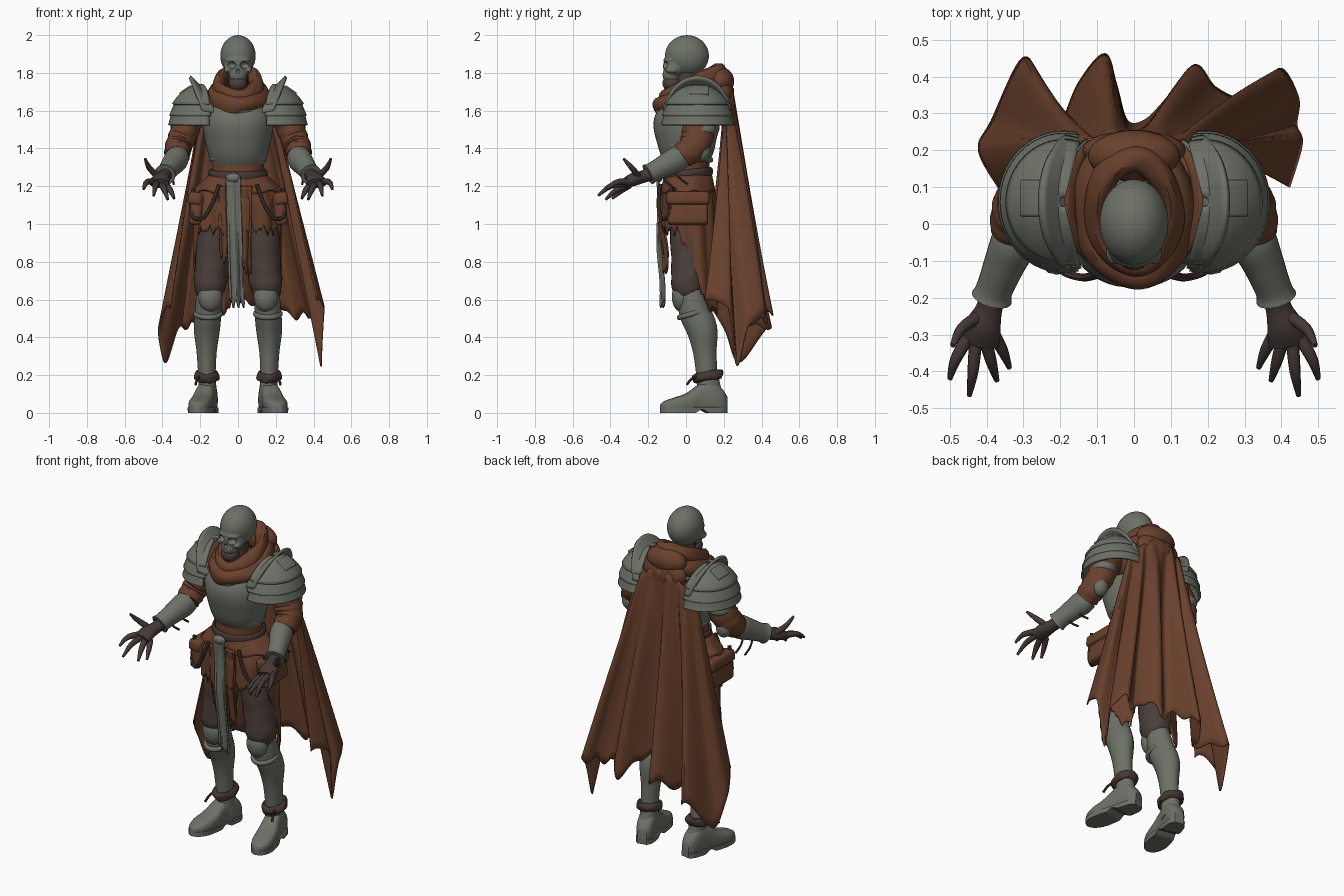
import bpy, bmesh, math
from math import sin, cos, pi
from mathutils import Vector, Matrix

if "Cube" in bpy.data.objects:
    bpy.data.objects.remove(bpy.data.objects["Cube"])

def material(name, r, g, b):
    m = bpy.data.materials.new(name)
    m.diffuse_color = (r, g, b, 1)
    m.use_nodes = True
    m.node_tree.nodes["Principled BSDF"].inputs["Base Color"].default_value = m.diffuse_color
    return m

GREY = material("grey_metal", .150, .165, .135)
BROWN = material("rust_cloth", .142, .052, .025)
TROUSER = material("dark_cloth", .070, .050, .042)
SKIN = material("dark_skin", .058, .041, .037)
LEATHER = material("belt_leather", .062, .038, .032)

def finish(name, bm, mat, mirror=False, thick=0, angle=40):
    bmesh.ops.recalc_face_normals(bm, faces=bm.faces[:])
    me = bpy.data.meshes.new(name)
    bm.to_mesh(me)
    bm.free()
    me.materials.append(mat)
    me.shade_smooth()
    me.set_sharp_from_angle(angle=math.radians(angle))
    ob = bpy.data.objects.new(name, me)
    bpy.context.collection.objects.link(ob)
    if thick:
        s = ob.modifiers.new("thickness", 'SOLIDIFY')
        s.thickness, s.offset = thick, 0
    if mirror:
        ob.modifiers.new("mirror", 'MIRROR').use_mirror_merge = False
    return ob

def grid(name, fn, nu, nv, mat, wrap_u=False, wrap_v=False, caps=False, **kw):
    """Surface from fn(u, v); u may wrap into a ring, v may wrap or be capped."""
    bm = bmesh.new()
    cu, cv = nu + (not wrap_u), nv + (not wrap_v)
    V = [[bm.verts.new(fn(i / nu, j / nv)) for i in range(cu)] for j in range(cv)]
    for j in range(nv):
        for i in range(nu):
            a, b = V[j], V[(j + 1) % cv]
            bm.faces.new((a[i], a[(i + 1) % cu], b[(i + 1) % cu], b[i]))
    if caps:
        bm.faces.new(V[0])
        bm.faces.new(V[-1])
    return finish(name, bm, mat, **kw)

def spline(P, t):
    n = len(P) - 1
    i = min(int(t * n), n - 1)
    f = t * n - i
    a, b, c, d = (P[max(0, min(n, i + k))] for k in (-1, 0, 1, 2))
    return [.5 * (2 * q + (r - p) * f + (2 * p - 5 * q + 4 * r - s) * f * f + (3 * q - p - 3 * r + s) * f ** 3)
            for p, q, r, s in zip(a, b, c, d)]

def tube(name, P, mat, n=20, ref=(0, 1, 0), mod=None, **kw):
    """Limb through points (x, y, z, radius_a, radius_b)."""
    def fn(u, v):
        p = spline(P, v)
        t = (Vector(spline(P, min(1, v + .02))[:3]) - Vector(spline(P, max(0, v - .02))[:3])).normalized()
        s = t.cross(Vector(ref)).normalized()
        w = s.cross(t)
        k = mod(u, v) if mod else 1
        return Vector(p[:3]) + s * p[3] * k * cos(2 * pi * u) + w * p[4] * k * sin(2 * pi * u)
    return grid(name, fn, n, (len(P) - 1) * 5, mat, wrap_u=True, caps=True, **kw)

def cord(name, pts, r, mat, ref=(.2, 1, .1), **kw):
    return tube(name, [(*p, r, r) for p in pts], mat, 8, ref, **kw)

def balls(name, parts, mat, **kw):
    bm = bmesh.new()
    for c, r in parts:
        bmesh.ops.create_uvsphere(bm, u_segments=28, v_segments=18, radius=1,
                                  matrix=Matrix.Translation(c) @ Matrix.Diagonal((*r, 1)))
    return finish(name, bm, mat, **kw)

def box(name, c, size, tilt, mat, bevel):
    bm = bmesh.new()
    bmesh.ops.create_cube(bm, size=1, matrix=Matrix.Translation(c) @ Matrix.Rotation(tilt, 4, 'Y')
                          @ Matrix.Diagonal((*size, 1)))
    bmesh.ops.bevel(bm, geom=bm.edges[:], offset=bevel, segments=3, affect='EDGES', profile=.5)
    return finish(name, bm, mat, mirror=True)

def hoop(name, c, rx, ry, tilt, r, h, mat, ripple=0, **kw):
    """Ring around the body, tilt raises the back."""
    def fn(u, v):
        a, b = 2 * pi * u, 2 * pi * v
        k = 1 + ripple * (sin(3 * b + 2 * a) + .6 * sin(5 * a - 2 * b + 1))
        d = r * k * cos(b)
        return (c[0] + (rx + d) * sin(a), c[1] - (ry + d) * cos(a), c[2] - tilt * cos(a) + h * k * sin(b))
    return grid(name, fn, 56, 16, mat, wrap_u=True, wrap_v=True, **kw)

# Skull: merged balls with cut eye sockets and nose
skull = balls("skull", [((0, .005, 1.89), (.094, .117, .11)), ((0, -.05, 1.835), (.074, .072, .06)),
                        ((0, -.075, 1.79), (.047, .05, .05)), ((.056, -.075, 1.815), (.02, .036, .018)),
                        ((-.056, -.075, 1.815), (.02, .036, .018)), ((0, -.075, 1.868), (.068, .045, .02))], GREY)
rm = skull.modifiers.new("merge", 'REMESH')
rm.mode, rm.voxel_size, rm.use_smooth_shade = 'VOXEL', .006, True
sm = skull.modifiers.new("soften", 'SMOOTH')
sm.iterations = 3
cut = balls("socket_cutter", [((.036, -.122, 1.842), (.026, .038, .02)), ((-.036, -.122, 1.842), (.026, .038, .02)),
                              ((0, -.13, 1.808), (.011, .025, .015))], GREY)
cut.hide_render = True
cut.hide_set(True)
bo = skull.modifiers.new("sockets", 'BOOLEAN')
bo.object, bo.solver = cut, 'EXACT'
balls("jaw", [((0, -.075, 1.745), (.05, .05, .045))], TROUSER)
tube("neck", [(0, .03, 1.6, .06, .06), (0, .01, 1.7, .055, .055), (0, 0, 1.82, .055, .06)], TROUSER)

# Cowl and gorget
hoop("cowl_upper", (0, .035, 1.735), .1, .14, .068, .036, .05, BROWN, .09)
hoop("cowl_lower", (0, .035, 1.675), .122, .16, .05, .05, .055, BROWN, .09)
hoop("gorget_drape", (0, .02, 1.625), .12, .145, .03, .035, .03, GREY, .08)
balls("hood_back", [((0, .185, 1.755), (.125, .07, .075)), ((0, .2, 1.68), (.14, .055, .09))], BROWN)

# Torso
tube("breastplate", [(0, .01, 1.32, .14, .115), (0, .005, 1.4, .165, .152), (0, .002, 1.5, .185, .175),
                     (0, .01, 1.58, .19, .168), (0, .02, 1.65, .165, .13), (0, .03, 1.7, .09, .09)], GREY, 48,
     mod=lambda u, v: 1 + abs(sin(2 * pi * u)) * .018 * sin(v * 17) - .02 * abs(sin(2 * pi * u)) ** 30)
hoop("breastplate_rim", (0, .01, 1.345), .142, .122, -.005, .012, .014, GREY)
balls("shoulder_cloth", [((.155, .06, 1.6), (.075, .135, .085))], BROWN, mirror=True)
tube("jacket_waist", [(0, .015, 1.16, .165, .125), (0, .01, 1.26, .14, .115), (0, .01, 1.36, .14, .118)], BROWN, 40,
     mod=lambda u, v: 1 + .015 * sin(v * 14 + 6 * sin(2 * pi * u)))
hoop("waist_belt", (0, .01, 1.265), .147, .122, .012, .011, .024, LEATHER)

# Coat skirt: two ragged side tails, shorter at front and back
def skirt(u, v):
    a = 2 * pi * u
    c = cos(a)
    k = max(0, min(1, (.35 - c) / .8)) * max(.3, min(1, (c + 1) / .25))
    z = 1.26 - v * (1.26 - (.97 - .42 * k + .02 * sin(23 * a) + .015 * sin(41 * a)))
    s = min(1, (1.26 - z) / .15)
    f = 1 + .035 * s * sin(11 * a)
    return ((.145 + .08 * s) * f * sin(a), .012 - (.118 + .027 * s) * f * c + .04 * v * k, z)
grid("coat_skirt", skirt, 110, 16, BROWN, wrap_u=True, thick=.008)
def lapel(u, v):
    a = -1.5 + 3 * u
    return ((.15 + .085 * v) * cos(a), .012 + (.12 + .02 * v) * sin(a), 1.255 - .085 * v + .01 * v * sin(7 * a))
grid("skirt_flap", lapel, 30, 6, BROWN, thick=.014, mirror=True)

# Hanging cloth strips at the front
def strip(name, x0, x1, dx, top, bottom, y, mat):
    def fn(u, v):
        w = x0 + (x1 - x0) * u + dx * v
        z = top - v * (top - bottom - .05 * abs(sin(9 * u + 1)))
        return (w, y + .025 * v + .008 * sin(u * 11) * (.4 + v) + .006 * sin(v * 9), z)
    grid(name, fn, 20, 24, mat, thick=.01)
strip("front_tabard", -.065, .012, .022, 1.25, .55, -.152, GREY)
strip("front_cloth_right", .012, .075, -.005, 1.2, .73, -.137, BROWN)
strip("front_cloth_left", -.11, -.045, .02, 1.2, .78, -.135, BROWN)
balls("belt_knot", [((-.025, -.145, 1.245), (.04, .02, .025))], GREY)

# Side pouches with flaps and straps
box("side_pouch", (.222, .01, 1.075), (.065, .215, .16), -.12, BROWN, .02)
box("pouch_flap", (.226, .01, 1.135), (.078, .23, .07), -.12, BROWN, .02)
cord("pouch_strap", [(.1, -.138, 1.21), (.14, -.145, 1.1), (.19, -.13, 1.03), (.245, -.09, 1.05), (.235, -.08, 1.19)],
     .011, LEATHER, mirror=True)

# Legs
tube("trouser_leg", [(.09, .03, 1.12, .1, .115), (.12, .025, .95, .1, .11), (.135, .02, .8, .091, .098),
                     (.148, .01, .68, .086, .088), (.15, .015, .62, .065, .065)], TROUSER, 28, mirror=True,
     mod=lambda u, v: 1 + .03 * sin(30 * v + 3 * sin(2 * pi * u)) * v)
tube("greave", [(.152, .02, .66, .066, .066), (.158, .045, .54, .07, .078), (.165, .085, .44, .069, .076),
                (.166, .1, .32, .053, .058), (.165, .11, .2, .046, .052)], GREY, 28, mirror=True,
     mod=lambda u, v: 1 + .07 * abs(sin(2 * pi * u)) ** 12)
balls("knee_cap", [((.147, -.025, .615), (.064, .05, .08))], GREY, mirror=True)
hoop("knee_flange", (.158, .035, .525), .066, .072, .02, .012, .014, GREY, mirror=True)
hoop("ankle_cuff", (.165, .115, .195), .05, .065, .012, .018, .024, LEATHER, .12, mirror=True)
cord("ankle_lace", [(.2, .07, .2), (.215, .03, .18), (.225, .005, .15)], .007, LEATHER, (0, 0, 1), mirror=True)

# Boots: sections along the foot as (position, half width, height)
FOOT = [(0, .026, .09), (.08, .044, .13), (.22, .05, .17), (.4, .05, .155),
        (.6, .058, .105), (.8, .057, .08), (.94, .038, .062), (1, .012, .045)]
def foot(widen, low, height):
    def fn(u, v):
        s, w, h = spline(FOOT, v)
        c, d = cos(2 * pi * u), sin(2 * pi * u)
        h = height or h
        e = lambda q: math.copysign(abs(q) ** .7, q)
        arch = .022 * max(0, 1 - abs(s - .4) / .1) if height else 0
        z = max(low + arch, h / 2 + h / 2 * (e(d) if not height else math.copysign(1, d)))
        return (.145 + .075 * s + w * widen * e(c), .215 - .35 * s + .22 * (w * e(c)), z)
    return fn
grid("boot", foot(1, .02, 0), 28, 32, GREY, wrap_u=True, caps=True, mirror=True)
grid("boot_sole", foot(1.08, 0, .028), 28, 32, GREY, wrap_u=True, caps=True, mirror=True)
tube("boot_shaft", [(.158, .135, .07, .05, .07), (.162, .12, .14, .047, .062), (.165, .115, .21, .048, .056)],
     GREY, mirror=True)

# Arms
tube("sleeve", [(.2, .06, 1.62, .07, .08), (.26, .068, 1.55, .077, .085), (.295, .06, 1.46, .074, .085),
                (.318, .03, 1.4, .07, .078), (.322, -.02, 1.36, .066, .068)], BROWN, 24, mirror=True,
     mod=lambda u, v: 1 + .04 * sin(38 * v + 2 * sin(2 * pi * u)))
balls("elbow_guard", [((.315, .085, 1.385), (.045, .045, .055)), ((.29, .085, 1.5), (.066, .075, .045))], GREY, mirror=True)
tube("bracer", [(.315, -.02, 1.36, .058, .062), (.328, -.055, 1.34, .063, .068), (.352, -.11, 1.31, .056, .06),
                (.378, -.175, 1.275, .05, .052), (.386, -.2, 1.262, .056, .058)], GREY, 24, (0, 0, 1), mirror=True)
for i, p in enumerate([(.34, -.06, 1.27), (.36, -.12, 1.24)]):
    x, y, z = p
    cord("bracer_strap_%d" % i, [p, (x + .005, y + .03, z - .03), (x, y + .07, z - .06)], .006, LEATHER, (0, 0, 1), mirror=True)

# Hands: palm, four bent fingers and thumb
tube("palm", [(.38, -.18, 1.268, .036, .036), (.393, -.23, 1.25, .036, .033), (.41, -.28, 1.235, .05, .035),
              (.418, -.325, 1.215, .052, .026)], SKIN, 16, (0, 0, 1), mirror=True)
for i, (b, m, t) in enumerate([((.452, -.31, 1.225), (.485, -.37, 1.22), (.5, -.42, 1.185)),
                               ((.43, -.32, 1.215), (.437, -.4, 1.2), (.447, -.465, 1.15)),
                               ((.402, -.32, 1.205), (.387, -.375, 1.175), (.372, -.425, 1.13)),
                               ((.38, -.3, 1.205), (.356, -.345, 1.175), (.338, -.39, 1.135)),
                               ((.42, -.25, 1.25), (.468, -.285, 1.295), (.492, -.33, 1.345))]):
    tube("finger_%d" % i, [(*b, .018, .018), (*m, .015, .015), (*t, .007, .007)], SKIN, 10, (.1, 0, 1), mirror=True)

# Pauldrons: cap, two lower lames, raised neck flange with cloth lining
def lame(t0, t1, ph, k, flare):
    def fn(u, v):
        t, p = math.radians(t0 + (t1 - t0) * v), math.radians(ph) * (2 * u - 1)
        q = k + flare * v ** 3
        return (.19 + .165 * q * sin(t) * cos(p), .06 + .178 * q * sin(t) * sin(p), 1.53 + .2 * k * cos(t))
    return fn
for nm, args in (("cap", (4, 60, 106, 1.03, .04)), ("lame_middle", (50, 78, 106, 1, .04)),
                 ("lame_lower", (70, 92, 103, .99, .06))):
    grid("pauldron_" + nm, lame(*args), 36, 10, GREY, thick=.014, mirror=True)
def flange(w, dx):
    def fn(u, v):
        a = 1.4 * (2 * u - 1)
        v *= w
        return (.095 + dx + .08 * cos(a) + .08 * v, .06 + (.16 + .018 * v) * sin(a), 1.56 + (.14 + .08 * v) * cos(a))
    return fn
grid("pauldron_flange", flange(1, 0), 32, 6, GREY, thick=.016, mirror=True)
grid("flange_lining", flange(.3, -.012), 32, 3, BROWN, thick=.012, mirror=True)
box("pauldron_top_plate", (.275, .07, 1.705), (.075, .1, .025), .6, GREY, .008)

# Cape: lofted from the shoulders to a folded, ragged hem
HEM = [(-.36, .09, .55), (-.42, .2, .46), (-.385, .28, .28), (-.30, .45, .45), (-.25, .36, .47), (-.21, .25, .48),
       (-.15, .38, .5), (-.08, .46, .52), (-.05, .38, .57), (-.02, .28, .6), (.03, .28, .6), (.09, .34, .55),
       (.165, .43, .5), (.22, .37, .55), (.29, .34, .52), (.35, .37, .5), (.40, .42, .53), (.445, .34, .46),
       (.44, .27, .28), (.455, .22, .55), (.42, .1, .6)]
def cape(u, v):
    x, y, z = spline(HEM, u)
    z += .018 * sin(61 * u) + .016 * sin(103 * u)
    s = 2 * u - 1
    top = Vector((.21 * s, .245 - .05 * s * s + .006 * sin(40 * u), 1.72 - .16 * s * s))
    p = top.lerp(Vector((x, y, z)), v)
    p.y += .012 * sin(pi * v) * sin(34 * u)
    return p
grid("cape", cape, 160, 24, BROWN, thick=.008)
